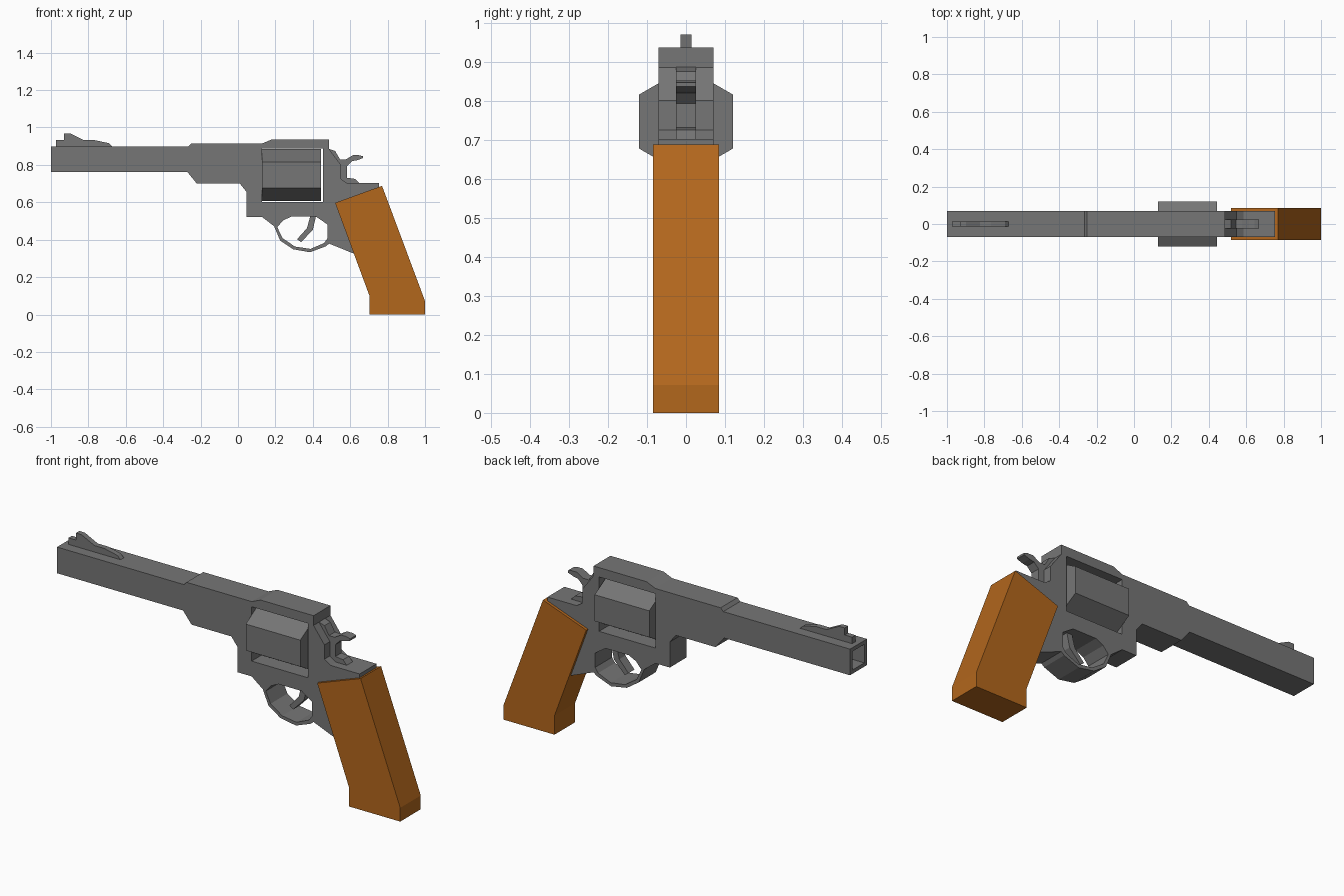
import bpy, bmesh, math


def material(name, color):
    mat = bpy.data.materials.new(name)
    mat.diffuse_color = (*color, 1)
    return mat


steel = material("steel", (0.18, 0.18, 0.18))
wood = material("wood", (0.45, 0.135, 0.012))


def slab(name, profile, half, mat=steel):
    """Extrude an (x, z) outline symmetrically along y."""
    bm = bmesh.new()
    face = bm.faces.new([bm.verts.new((x, -half, z)) for x, z in profile])
    ext = bmesh.ops.extrude_face_region(bm, geom=[face])
    for v in ext["geom"]:
        if isinstance(v, bmesh.types.BMVert):
            v.co.y = half
    bmesh.ops.recalc_face_normals(bm, faces=bm.faces)
    mesh = bpy.data.meshes.new(name)
    bm.to_mesh(mesh)
    bm.free()
    mesh.materials.append(mat)
    ob = bpy.data.objects.new(name, mesh)
    bpy.context.collection.objects.link(ob)
    return ob


def rect(x0, x1, z0, z1):
    return [(x0, z0), (x1, z0), (x1, z1), (x0, z1)]


def cut(target, cutter):
    cutter.hide_render = True
    mod = target.modifiers.new("cut", 'BOOLEAN')
    mod.operation = 'DIFFERENCE'
    mod.solver = 'EXACT'
    mod.object = cutter
    bpy.context.view_layer.objects.active = target
    bpy.ops.object.modifier_apply(modifier=mod.name)
    bpy.data.objects.remove(cutter, do_unlink=True)


# Frame, barrel and trigger guard as one outline
frame = slab("frame_and_barrel", [
    (-1, 0.761), (-1, 0.898), (-0.265, 0.898), (-0.25, 0.914), (0.128, 0.914),
    (0.18, 0.936), (0.487, 0.936), (0.487, 0.885), (0.55, 0.80), (0.55, 0.725),
    (0.585, 0.702), (0.754, 0.702), (0.754, 0.66), (0.67, 0.34), (0.626, 0.323),
    (0.487, 0.379), (0.47, 0.365), (0.385, 0.333), (0.294, 0.349),
    (0.225, 0.396), (0.193, 0.472), (0.128, 0.522), (0.045, 0.522),
    (0.045, 0.656), (0.01, 0.7), (-0.22, 0.7), (-0.27, 0.761)], 0.07)

# Openings: cylinder window, finger hole, square bore
cut(frame, slab("window_cutter", rect(0.128, 0.455, 0.602, 0.887), 0.3))
cut(frame, slab("guard_cutter", [
    (0.21, 0.467), (0.24, 0.502), (0.283, 0.523), (0.417, 0.523), (0.478, 0.482),
    (0.478, 0.407), (0.46, 0.382), (0.388, 0.351), (0.305, 0.363),
    (0.238, 0.408)], 0.3))
cut(frame, slab("bore_cutter", rect(-1.1, -0.3, 0.781, 0.878), 0.048))

# Six-sided cylinder, corner pointing up
hexagon_r, mid_z = 0.1386, 0.7465
hexagon = [(0.287, 0)]
bpy.ops.mesh.primitive_cylinder_add(
    vertices=6, radius=hexagon_r, depth=0.316,
    location=(0.287, 0, mid_z), rotation=(0, math.pi / 2, 0))
drum = bpy.context.object
drum.name = "cylinder"
drum.data.materials.append(steel)
if max(abs(v.co.x) for v in drum.data.vertices) < hexagon_r - 0.005:
    for v in drum.data.vertices:
        v.co.x, v.co.y = -v.co.y, v.co.x

# Trigger
slab("trigger", [(0.42, 0.54), (0.40, 0.452), (0.337, 0.387), (0.316, 0.403),
                 (0.369, 0.462), (0.39, 0.54)], 0.025)

# Hammer with spur
slab("hammer", [
    (0.48, 0.888), (0.519, 0.875), (0.545, 0.83), (0.578, 0.83),
    (0.615, 0.852), (0.645, 0.852), (0.668, 0.846), (0.668, 0.836),
    (0.636, 0.825), (0.609, 0.82), (0.583, 0.793), (0.583, 0.731),
    (0.626, 0.725), (0.652, 0.698), (0.48, 0.698)], 0.025)

# Front sight
slab("front_sight", [
    (-0.973, 0.89), (-0.973, 0.932), (-0.93, 0.932), (-0.93, 0.969),
    (-0.898, 0.969), (-0.823, 0.932), (-0.765, 0.932), (-0.69, 0.916),
    (-0.663, 0.89)], 0.014)

# Wooden grip
slab("grip", [(0.519, 0.597), (0.77, 0.688), (1.0, 0.072), (1.0, 0),
              (0.703, 0), (0.703, 0.10)], 0.085, wood)
